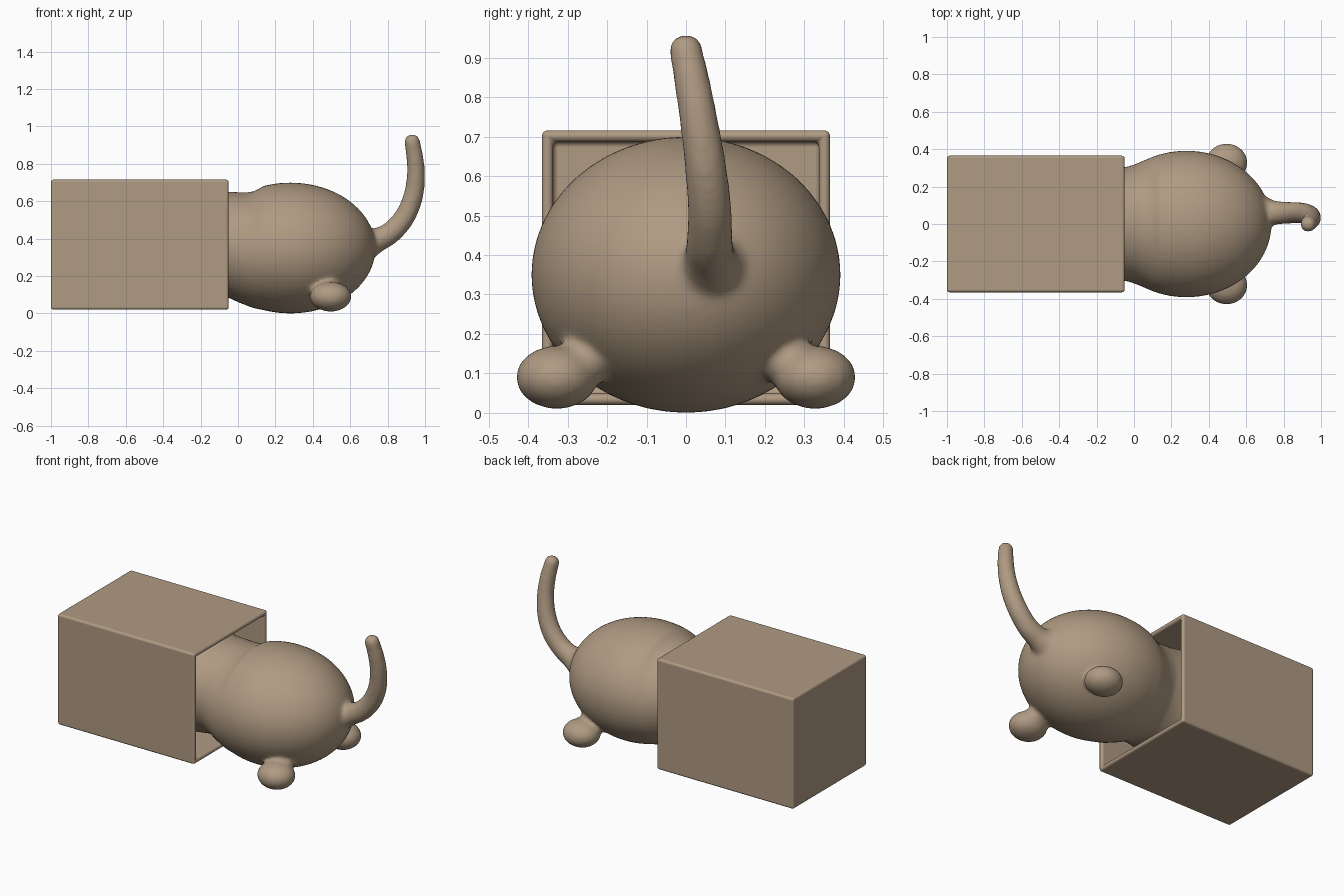
import bpy, bmesh, math
from mathutils import Vector, Matrix

if "Cube" in bpy.data.objects:
    bpy.data.objects.remove(bpy.data.objects["Cube"])

tan = bpy.data.materials.new("warm tan")
tan.diffuse_color = (0.43, 0.325, 0.225, 1)
tan.use_nodes = True
tan.node_tree.nodes["Principled BSDF"].inputs["Base Color"].default_value = tan.diffuse_color


def finish(bm, name):
    bmesh.ops.recalc_face_normals(bm, faces=bm.faces[:])
    mesh = bpy.data.meshes.new(name)
    bm.to_mesh(mesh)
    bm.free()
    mesh.materials.append(tan)
    ob = bpy.data.objects.new(name, mesh)
    bpy.context.collection.objects.link(ob)
    return ob


def ellipsoid(bm, centre, radii):
    m = Matrix.Translation(centre) @ Matrix.Diagonal((*radii, 1))
    bmesh.ops.create_uvsphere(bm, u_segments=32, v_segments=20, radius=1, matrix=m)


def loft(bm, rings, n=48):
    """Closed tube through rings of (centre, side radius, up radius)."""
    loops = []
    for i, (c, rs, ru) in enumerate(rings):
        t = (rings[min(i + 1, len(rings) - 1)][0] - rings[max(i - 1, 0)][0]).normalized()
        side = Vector((0, 1, 0))
        side = (side - t * side.dot(t)).normalized()
        up = t.cross(side)
        loops.append([bm.verts.new(c + side * rs * math.cos(a) + up * ru * math.sin(a))
                      for a in (2 * math.pi * k / n for k in range(n))])
    for a, b in zip(loops, loops[1:]):
        for k in range(n):
            bm.faces.new((a[k], a[(k + 1) % n], b[(k + 1) % n], b[k]))
    bm.faces.new(loops[0])
    bm.faces.new(loops[-1])


def smooth_path(keys, steps=6):
    """Catmull-Rom interpolation of key tuples."""
    out = []
    for i in range(len(keys) - 1):
        p = [Vector(keys[min(max(j, 0), len(keys) - 1)]) for j in range(i - 1, i + 3)]
        for s in range(steps):
            t = s / steps
            out.append(0.5 * (2 * p[1] + (p[2] - p[0]) * t
                              + (2 * p[0] - 5 * p[1] + 4 * p[2] - p[3]) * t * t
                              + (3 * p[1] - p[0] - 3 * p[2] + p[3]) * t ** 3))
    return out + [Vector(keys[-1])]


# Box, hollowed from its open end
bm = bmesh.new()
bmesh.ops.create_cube(bm, size=1, matrix=Matrix.Translation((-0.525, 0, 0.368))
                      @ Matrix.Diagonal((0.95, 0.73, 0.695, 1)))
bm.normal_update()
mouth = [f for f in bm.faces if f.normal.x > 0.9]
bmesh.ops.inset_region(bm, faces=mouth, thickness=0.04)
inner = bmesh.ops.extrude_discrete_faces(bm, faces=mouth)["faces"]
bmesh.ops.translate(bm, verts=inner[0].verts[:], vec=(-0.91, 0, 0))
box = finish(bm, "box")
bev = box.modifiers.new("rounded edges", "BEVEL")
bev.width = 0.017
bev.segments = 4

# Body: front part and narrow waist, then the round rear
bm = bmesh.new()
front = [  # x, side radius, up radius, centre height
    (-0.66, 0.01, 0.01, 0.37), (-0.64, 0.10, 0.10, 0.37), (-0.57, 0.21, 0.20, 0.37),
    (-0.46, 0.29, 0.28, 0.37), (-0.33, 0.318, 0.303, 0.37), (-0.22, 0.316, 0.30, 0.37),
    (-0.12, 0.302, 0.286, 0.37), (-0.05, 0.303, 0.281, 0.37), (0.0, 0.317, 0.286, 0.363),
    (0.05, 0.338, 0.302, 0.355)]
rings = [(Vector((x, 0, z)), rs, ru) for x, rs, ru, z in front]
for k in range(31):
    a = math.radians(113 - 112.5 * k / 30)
    rings.append((Vector((0.28 + 0.455 * math.cos(a), 0, 0.35)),
                  0.392 * math.sin(a), 0.35 * math.sin(a)))
loft(bm, rings)

# Feet with blended ankles
for s in (-1, 1):
    ellipsoid(bm, (0.495, 0.327 * s, 0.09), (0.112, 0.104, 0.08))
    ellipsoid(bm, (0.475, 0.26 * s, 0.128), (0.082, 0.075, 0.062))

# Tail, flared at the root
tail = smooth_path([
    (0.66, 0.06, 0.375, 0.115), (0.71, 0.06, 0.382, 0.085), (0.75, 0.06, 0.395, 0.065),
    (0.82, 0.06, 0.435, 0.059), (0.89, 0.06, 0.515, 0.056), (0.935, 0.05, 0.62, 0.053),
    (0.951, 0.034, 0.73, 0.049), (0.946, 0.017, 0.83, 0.046), (0.931, 0.0, 0.917, 0.042)])
loft(bm, [(Vector(p[:3]), p[3], p[3]) for p in tail], 24)
ellipsoid(bm, tail[-1][:3], (0.043, 0.043, 0.043))

# Fuse the animal into one soft skin
animal = finish(bm, "animal_body")
rm = animal.modifiers.new("fuse", "REMESH")
rm.mode = "VOXEL"
rm.voxel_size = 0.012
rm.use_smooth_shade = True
sm = animal.modifiers.new("soften", "SMOOTH")
sm.factor = 0.5
sm.iterations = 8

# Shading
bpy.ops.object.select_all(action="DESELECT")
for ob in (box, animal):
    ob.select_set(True)
    bpy.context.view_layer.objects.active = ob
    for p in ob.data.polygons:
        p.use_smooth = True
box.modifiers["rounded edges"].harden_normals = True
